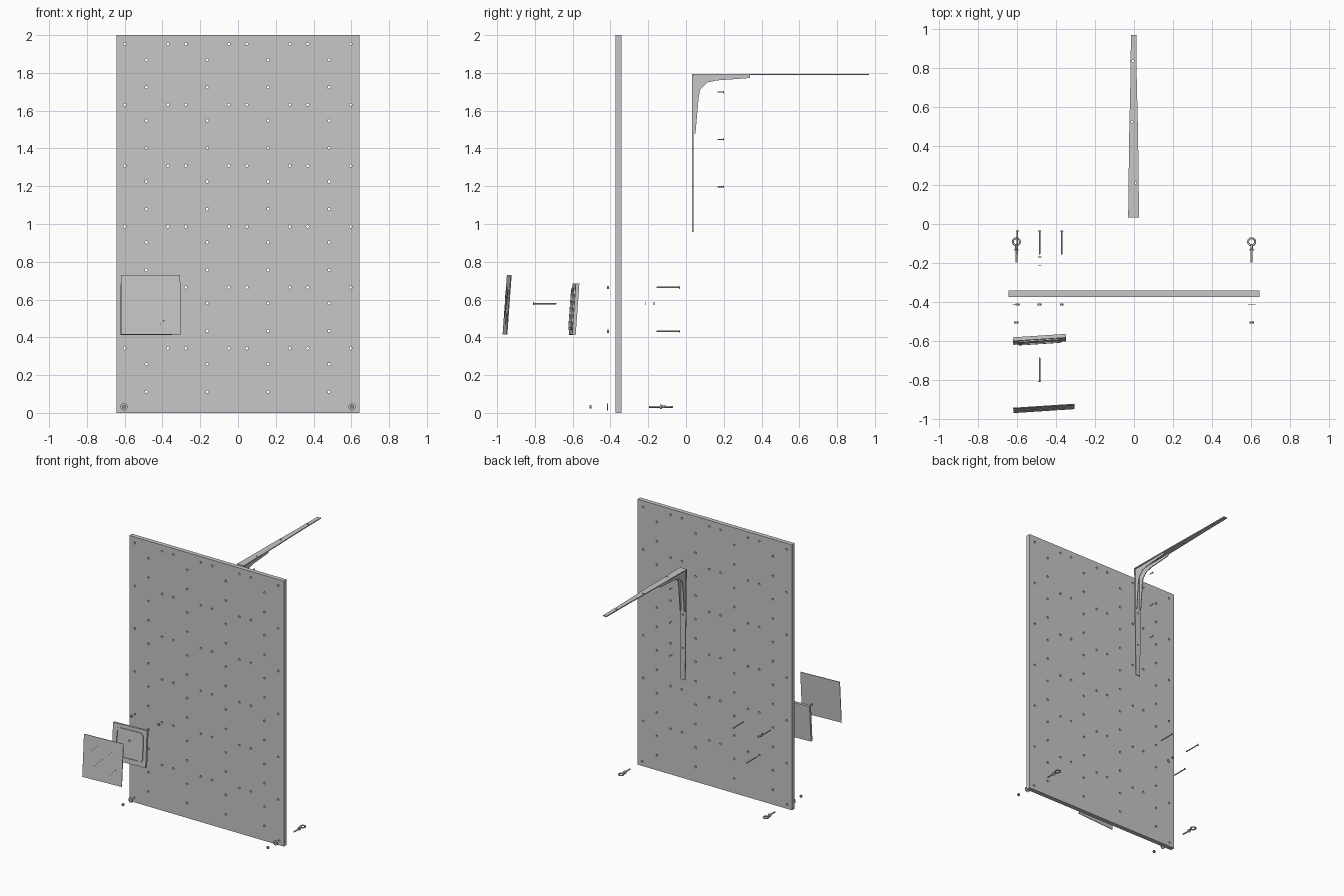
import bpy, bmesh, math
from mathutils import Matrix, Vector

if bpy.data.objects.get("Cube"):
    bpy.data.objects.remove(bpy.data.objects["Cube"])

grey = bpy.data.materials.new("light_grey")
grey.use_nodes = True
COLOUR = (0.57, 0.57, 0.57, 1)
grey.diffuse_color = COLOUR
grey.node_tree.nodes["Principled BSDF"].inputs["Base Color"].default_value = COLOUR


def finish(name, bm, loc=(0, 0, 0), rot=(0, 0, 0), smooth=False):
    bmesh.ops.remove_doubles(bm, verts=bm.verts, dist=1e-5)
    bmesh.ops.recalc_face_normals(bm, faces=bm.faces)
    me = bpy.data.meshes.new(name)
    bm.to_mesh(me)
    bm.free()
    me.materials.append(grey)
    if smooth:
        me.shade_smooth()
        me.set_sharp_from_angle(angle=math.radians(35))
    ob = bpy.data.objects.new(name, me)
    ob.location, ob.rotation_euler = loc, rot
    bpy.context.collection.objects.link(ob)
    return ob


def box(bm, size, centre=(0, 0, 0), rot=None):
    m = Matrix.Translation(centre) @ (rot or Matrix()) @ Matrix.Diagonal((*size, 1))
    bmesh.ops.create_cube(bm, size=1, matrix=m)


def prism(bm, points, offset):
    """Extrude a closed outline along an offset."""
    face = bm.faces.new([bm.verts.new(p) for p in points])
    new = bmesh.ops.extrude_face_region(bm, geom=[face], use_keep_orig=True)["geom"]
    bmesh.ops.translate(bm, vec=offset, verts=[v for v in new if isinstance(v, bmesh.types.BMVert)])


def lathe(name, profile, loc, seg=16, closed=False):
    """Turn (radius, y) points around the y axis."""
    bm = bmesh.new()
    rings = []
    for i in range(seg):
        a = 2 * math.pi * i / seg
        rings.append([bm.verts.new((r * math.cos(a), y, r * math.sin(a))) for r, y in profile])
    n = len(profile)
    for i in range(seg):
        a, b = rings[i], rings[(i + 1) % seg]
        for j in range(n if closed else n - 1):
            k = (j + 1) % n
            bm.faces.new((a[j], a[k], b[k], b[j]))
    bmesh.ops.dissolve_degenerate(bm, dist=1e-6, edges=bm.edges)
    return finish(name, bm, loc, smooth=seg > 6)


def washer(name, loc, inner, outer, thick, seg=20):
    t = thick / 2
    return lathe(name, [(inner, -t), (outer, -t), (outer, t), (inner, t)], loc, seg, True)


def screw(name, loc, length, radius, head, side=1):
    """Pan-head screw centred on loc; side is the y direction of the head."""
    h, d = length / 2, head * 0.6
    pts = [(0, -h), (radius * 0.6, -h), (radius, -h + radius), (radius, h - d),
           (head, h - d), (head, h - d * 0.4), (head * 0.6, h), (0, h)]
    return lathe(name, [(r, y * side) for r, y in pts], loc, 12)


def drill(target, spots, radius, axis="Y"):
    """Cut round holes at the given world points."""
    bm = bmesh.new()
    turn = Matrix.Rotation(math.pi / 2, 4, "X") if axis == "Y" else Matrix()
    for p in spots:
        bmesh.ops.create_cone(bm, cap_ends=True, segments=12, radius1=radius, radius2=radius,
                              depth=0.08, matrix=Matrix.Translation(p) @ turn)
    cutter = finish("hole_cutter", bm)
    cutter.hide_render = True
    mod = target.modifiers.new("holes", "BOOLEAN")
    mod.operation, mod.solver, mod.object = "DIFFERENCE", "EXACT", cutter
    bpy.context.view_layer.objects.active = target
    bpy.ops.object.modifier_apply(modifier=mod.name)
    bpy.data.objects.remove(cutter)


# Drilled back board
PY, STEP = -0.358, 0.3225
bm = bmesh.new()
box(bm, (1.288, 0.033, 2), (0, PY, 1))
board = finish("board", bm)
holes = [(s * 0.604, PY, 0.032) for s in (-1, 1)]
for k in range(6):
    for c in range(4):
        x = -0.485 + c * STEP
        holes += [(x, PY, z - k * STEP) for z in (1.87, 1.724)]
        holes += [(x + d, PY, 1.954 - k * STEP) for d in (-0.114, 0.114)]
drill(board, holes, 0.0075)

# Glass pane with reflection strokes, tilted
TILT = (-0.072, 0, 0.065)
bm = bmesh.new()
box(bm, (0.315, 0.005, 0.315))
for x, z, length in ((-0.077, 0.066, 0.08), (-0.006, 0.004, 0.21), (0.078, -0.074, 0.082)):
    box(bm, (length, 0.006, 0.003), (x, -0.0045, z), Matrix.Rotation(-math.pi / 4, 4, "Y"))
finish("glass_pane", bm, (-0.4625, -0.947, 0.5725), TILT)


def rounded_square(half, radius, y):
    pts = []
    for q, (sx, sz) in enumerate(((1, 1), (-1, 1), (-1, -1), (1, -1))):
        for i in range(6):
            a = math.pi / 2 * (q + i / 5)
            pts.append(Vector((sx * (half - radius) + radius * math.cos(a), y,
                               sz * (half - radius) + radius * math.sin(a))))
    return pts


# Square mounting plate with a raised rounded rim
PLATE = (-0.485, -0.596, 0.549)
bm = bmesh.new()
box(bm, (0.272, 0.019, 0.272), (0, 0.0035, 0))
holder = finish("mounting_plate", bm, PLATE, TILT)
drill(holder, [(-0.485, -0.594, 0.581)], 0.008)
bm = bmesh.new()
loops = [[bm.verts.new(p) for p in rounded_square(h, r, y)] for h, r, y in
         ((0.112, 0.035, -0.005), (0.112, 0.035, -0.013), (0.098, 0.025, -0.013), (0.098, 0.025, -0.005))]
for j in range(4):
    a, b = loops[j], loops[(j + 1) % 4]
    for i in range(len(a)):
        k = (i + 1) % len(a)
        bm.faces.new((a[i], a[k], b[k], b[i]))
finish("mounting_plate_rim", bm, PLATE, TILT, True)

# Centre bolt with its washer and nut
screw("centre_bolt", (-0.485, -0.748, 0.579), 0.125, 0.004, 0.008, -1)
washer("centre_washer", (-0.485, -0.215, 0.579), 0.004, 0.009, 0.002)
washer("centre_nut", (-0.485, -0.17, 0.579), 0.004, 0.009, 0.006, 6)

# Three adjusting screws and their nuts
for x, z in ((-0.599, 0.664), (-0.371, 0.664), (-0.485, 0.432)):
    screw("adjusting_screw", (x, -0.095, z), 0.124, 0.004, 0.008)
    washer("adjusting_nut", (x, -0.413, z), 0.004, 0.01, 0.01, 6)

# Eye bolts at the lower corners
for s in (-1, 1):
    x, z = s * 0.604, 0.032
    lathe("eye_bolt_shank", [(0, -0.197), (0.005, -0.197), (0.005, -0.137), (0.012, -0.137),
                             (0.012, -0.131), (0.006, -0.126), (0.006, -0.107), (0, -0.107)], (x, 0, z))
    bpy.ops.mesh.primitive_torus_add(location=(x, -0.091, z), major_radius=0.018, minor_radius=0.005,
                                     major_segments=24, minor_segments=8)
    ring = bpy.context.object
    ring.name = "eye_bolt_ring"
    ring.data.materials.append(grey)
    ring.data.shade_smooth()
    washer("corner_washer", (x, -0.415, z), 0.008, 0.019, 0.004)
    washer("corner_nut", (x, -0.506, z), 0.005, 0.011, 0.009, 6)

# Shelf bracket: tapered arm, tapered leg and two side cheeks
CX, T = -0.002, 0.007
bm = bmesh.new()
half = [(0.028, 0.033), (0.023, 0.45), (0.016, 0.75), (0.014, 0.97)]
outline = [(CX + w, y) for w, y in half] + [(CX - w, y) for w, y in reversed(half)]
prism(bm, [(x, y, 1.795) for x, y in outline], (0, 0, -T))
arm = finish("bracket_arm", bm)
drill(arm, [(-0.006, 0.836, 1.79), (-0.01, 0.525, 1.79), (0.01, 0.21, 1.79)], 0.006, "Z")
bm = bmesh.new()
half = [(0.028, 1.795 - T), (0.025, 1.5), (0.018, 0.957)]
outline = [(CX + w, z) for w, z in half] + [(CX - w, z) for w, z in reversed(half)]
prism(bm, [(x, 0.033, z) for x, z in outline], (0, T, 0))
leg = finish("bracket_leg", bm)
spots = [(CX, 1.698), (CX, 1.448), (CX, 1.197)]
drill(leg, [(x, 0.036, z) for x, z in spots], 0.006)
cheek = [(0.036, 1.79), (0.34, 1.79), (0.34, 1.773), (0.16, 1.76), (0.11, 1.748),
         (0.074, 1.71), (0.066, 1.66), (0.05, 1.478), (0.036, 1.478)]
for s in (-1, 1):
    bm = bmesh.new()
    prism(bm, [(CX + s * 0.02, y, z) for y, z in cheek], (-s * 0.005, 0, 0))
    finish("bracket_cheek", bm)
for x, z in spots:
    screw("bracket_screw", (x, 0.183, z), 0.034, 0.003, 0.006)
